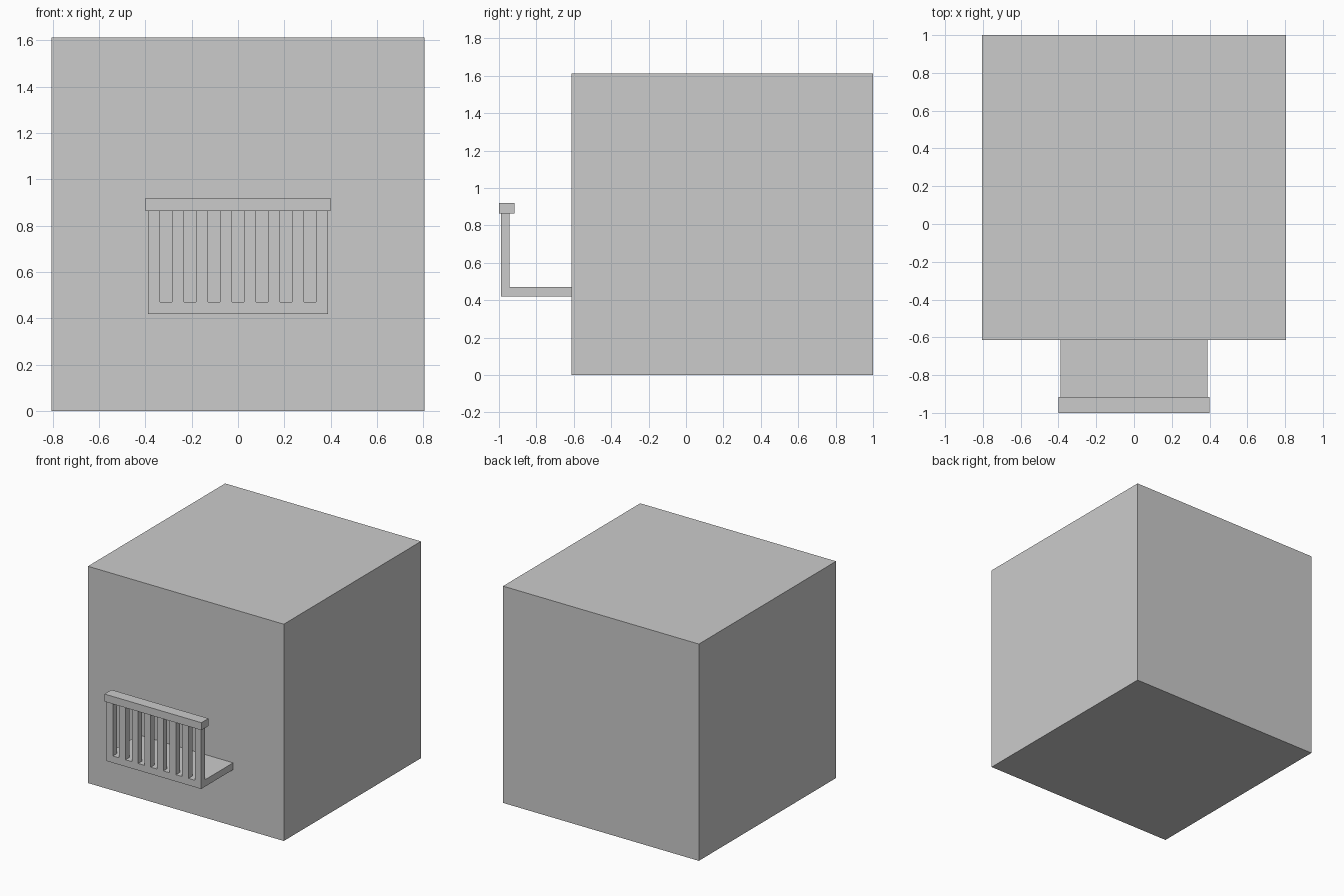
import bpy, bmesh

if "Cube" in bpy.data.objects:
    bpy.data.objects.remove(bpy.data.objects["Cube"])


def box(name, x, y, z):
    """Box from (min, max) ranges on each axis."""
    bm = bmesh.new()
    bmesh.ops.create_cube(bm, size=1)
    for v in bm.verts:
        v.co = [r[0] if c < 0 else r[1] for c, r in zip(v.co, (x, y, z))]
    mesh = bpy.data.meshes.new(name)
    bm.to_mesh(mesh)
    bm.free()
    obj = bpy.data.objects.new(name, mesh)
    bpy.context.collection.objects.link(obj)
    return obj


WALL_Y = -0.613          # front wall plane
HALF_W = 0.389           # balcony half width
FLOOR_Z = (0.419, 0.47)
RAIL_Z = (0.863, 0.919)
FRONT_Y = -0.989         # outer face of the balcony

# Building block
box("building", (-0.806, 0.806), (WALL_Y, 1.0), (0, 1.613))

# Balcony floor and handrail
box("balcony_floor", (-HALF_W, HALF_W), (FRONT_Y, WALL_Y), FLOOR_Z)
box("handrail", (-0.399, 0.399), (-1.0, -0.917), RAIL_Z)

# Evenly spaced balusters, gaps as wide as the bars
bars = 8
w = 2 * HALF_W / (2 * bars - 1)
for i in range(bars):
    x0 = -HALF_W + 2 * i * w
    box(f"baluster_{i + 1}", (x0, x0 + w), (FRONT_Y, -0.944), (FLOOR_Z[1], RAIL_Z[0]))
